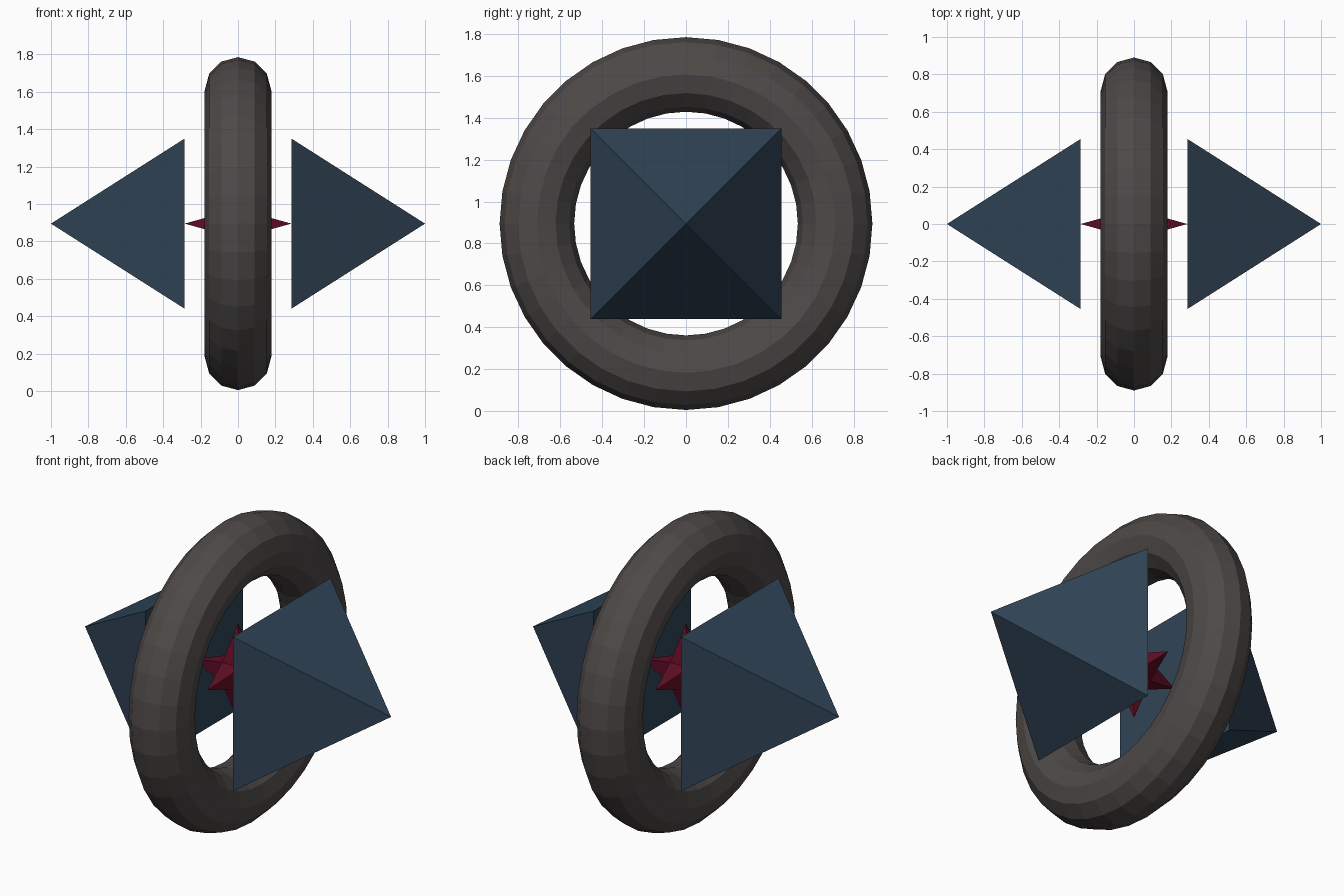
import bpy, bmesh, math
from mathutils import Vector

if "Cube" in bpy.data.objects:
    bpy.data.objects.remove(bpy.data.objects["Cube"])

CZ = 0.895  # height of the common centre


def material(name, rgb):
    m = bpy.data.materials.new(name)
    m.diffuse_color = (*rgb, 1)
    m.use_nodes = True
    m.node_tree.nodes["Principled BSDF"].inputs["Base Color"].default_value = m.diffuse_color
    return m


def make_object(name, bm, mat):
    bmesh.ops.recalc_face_normals(bm, faces=bm.faces)
    me = bpy.data.meshes.new(name)
    bm.to_mesh(me)
    bm.free()
    me.materials.append(mat)
    ob = bpy.data.objects.new(name, me)
    ob.location = (0, 0, CZ)
    bpy.context.collection.objects.link(ob)
    return ob


grey = material("warm dark grey", (0.075, 0.067, 0.064))
blue = material("slate blue", (0.030, 0.058, 0.095))
red = material("dark crimson", (0.115, 0.004, 0.018))

# Ring standing upright, axis along x
bpy.ops.mesh.primitive_torus_add(major_segments=36, minor_segments=12,
                                 major_radius=0.712, minor_radius=0.178,
                                 location=(0, 0, CZ),
                                 rotation=(0, math.pi / 2, 0))
ring = bpy.context.object
ring.name = "ring"
ring.data.materials.append(grey)

# Two square pyramids pointing outwards
for side, name in ((-1, "left_pyramid"), (1, "right_pyramid")):
    bm = bmesh.new()
    base = [bm.verts.new((side * 0.285, y, z)) for y, z in
            ((-0.455, -0.455), (0.455, -0.455), (0.455, 0.455), (-0.455, 0.455))]
    tip = bm.verts.new((side, 0, 0))
    bm.faces.new(base)
    for i in range(4):
        bm.faces.new((base[i], base[(i + 1) % 4], tip))
    make_object(name, bm, blue)

# Six-pointed star: a small cube with every face drawn out to a spike
bm = bmesh.new()
bmesh.ops.create_cube(bm, size=0.124)
for f in list(bm.faces):
    direction = Vector(f.normal)
    centre = bmesh.ops.poke(bm, faces=[f])["verts"][0]
    centre.co = direction * 0.285
make_object("star_core", bm, red)
